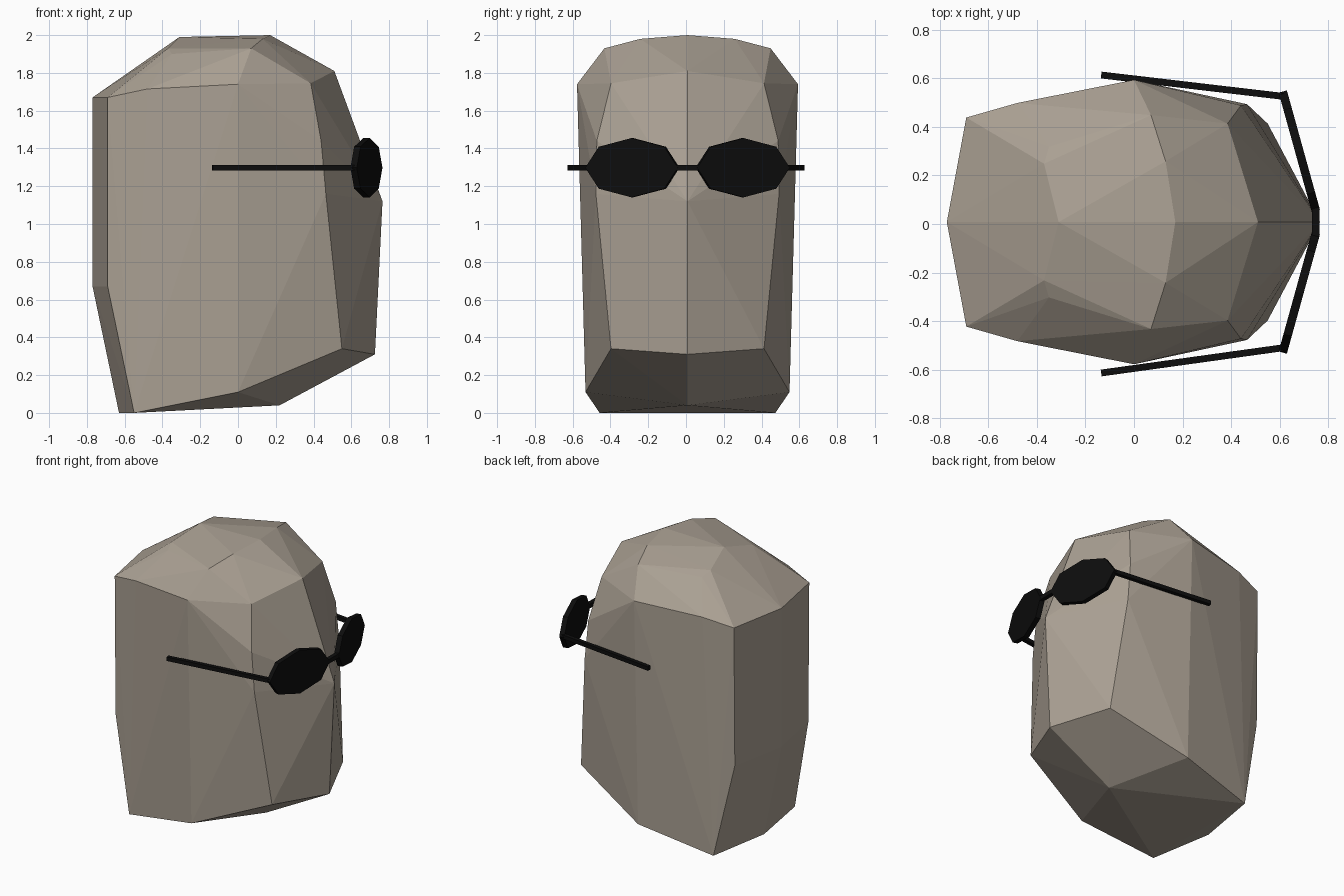
import bpy, bmesh
from mathutils import Vector, Matrix

if "Cube" in bpy.data.objects:
    bpy.data.objects.remove(bpy.data.objects["Cube"])

CY = 0.008  # slight sideways offset of the symmetry plane


def material(name, rgb):
    m = bpy.data.materials.new(name)
    m.diffuse_color = (*rgb, 1)
    m.use_nodes = True
    m.node_tree.nodes["Principled BSDF"].inputs["Base Color"].default_value = m.diffuse_color
    return m


STONE = material("stone", (0.40, 0.35, 0.29))
BLACK = material("black", (0.004, 0.004, 0.004))


def finish(name, bm, mat):
    bmesh.ops.recalc_face_normals(bm, faces=bm.faces)
    me = bpy.data.meshes.new(name)
    bm.to_mesh(me)
    bm.free()
    ob = bpy.data.objects.new(name, me)
    me.materials.append(mat)
    bpy.context.collection.objects.link(ob)
    return ob


def frame(centre, u, v):
    """Matrix with local x along u, local y along v."""
    u, v = Vector(u).normalized(), Vector(v).normalized()
    m = Matrix((u, v, u.cross(v))).transposed().to_4x4()
    m.translation = centre
    return m


def bar(name, a, b, t=0.03):
    a, b = Vector(a), Vector(b)
    bm = bmesh.new()
    m = frame((a + b) / 2, b - a, (0, 0, 1)) @ Matrix.Diagonal(((b - a).length, t, t, 1))
    bmesh.ops.create_cube(bm, size=1, matrix=m)
    return finish(name, bm, BLACK)


def lens(name, a, b):
    a, b = Vector(a), Vector(b)
    bm = bmesh.new()
    m = frame((a + b) / 2, b - a, (0, 0, 1)) @ Matrix.Diagonal(((b - a).length / 2, 0.157, 1, 1))
    bmesh.ops.create_cone(bm, cap_ends=True, segments=8, radius1=1, radius2=1, depth=0.035, matrix=m)
    return finish(name, bm, BLACK)


# Head: faceted hull of a centre profile (x, z) and mirrored side points (x, y, z)
profile = [(-0.77, 1.67), (-0.31, 1.99), (0.17, 2.0), (0.51, 1.81), (0.765, 1.12),
           (0.725, 0.31), (0.22, 0.04), (-0.63, 0), (-0.77, 0.67)]
side = [(-0.69, 0.43, 1.67), (-0.48, 0.49, 1.715), (0, 0.585, 1.74), (0.385, 0.405, 1.745),
        (0.07, 0.44, 1.93), (0.13, 0.25, 1.98), (-0.37, 0.24, 1.93), (-0.35, 0.31, 1.90),
        (0.44, 0.48, 1.44), (0.465, 0.485, 1.16), (0.55, 0.405, 0.34), (0, 0.54, 0.11),
        (-0.55, 0.465, 0), (-0.69, 0.42, 0.67)]
bm = bmesh.new()
for x, z in profile:
    bm.verts.new((x, CY, z))
for x, y, z in side:
    for s in (1, -1):
        bm.verts.new((x, CY + s * y, z))
hull = bmesh.ops.convex_hull(bm, input=bm.verts)
bmesh.ops.delete(bm, geom=[g for g in hull["geom_interior"] if isinstance(g, bmesh.types.BMVert)],
                 context='VERTS')
finish("head", bm, STONE)

# Sunglasses: bridge, then rim bar, lens and temple on each side
Z = 1.298
bar("bridge", (0.748, CY - 0.06, Z), (0.748, CY + 0.06, Z))
for s, n in ((1, "left"), (-1, "right")):
    inner = (0.748, CY + s * 0.047, Z)
    outer = (0.612, CY + s * 0.537, Z)
    lens("lens_" + n, inner, outer)
    bar("temple_" + n, (0.615, CY + s * 0.517, Z), (-0.135, s * 0.613, Z), 0.028)
